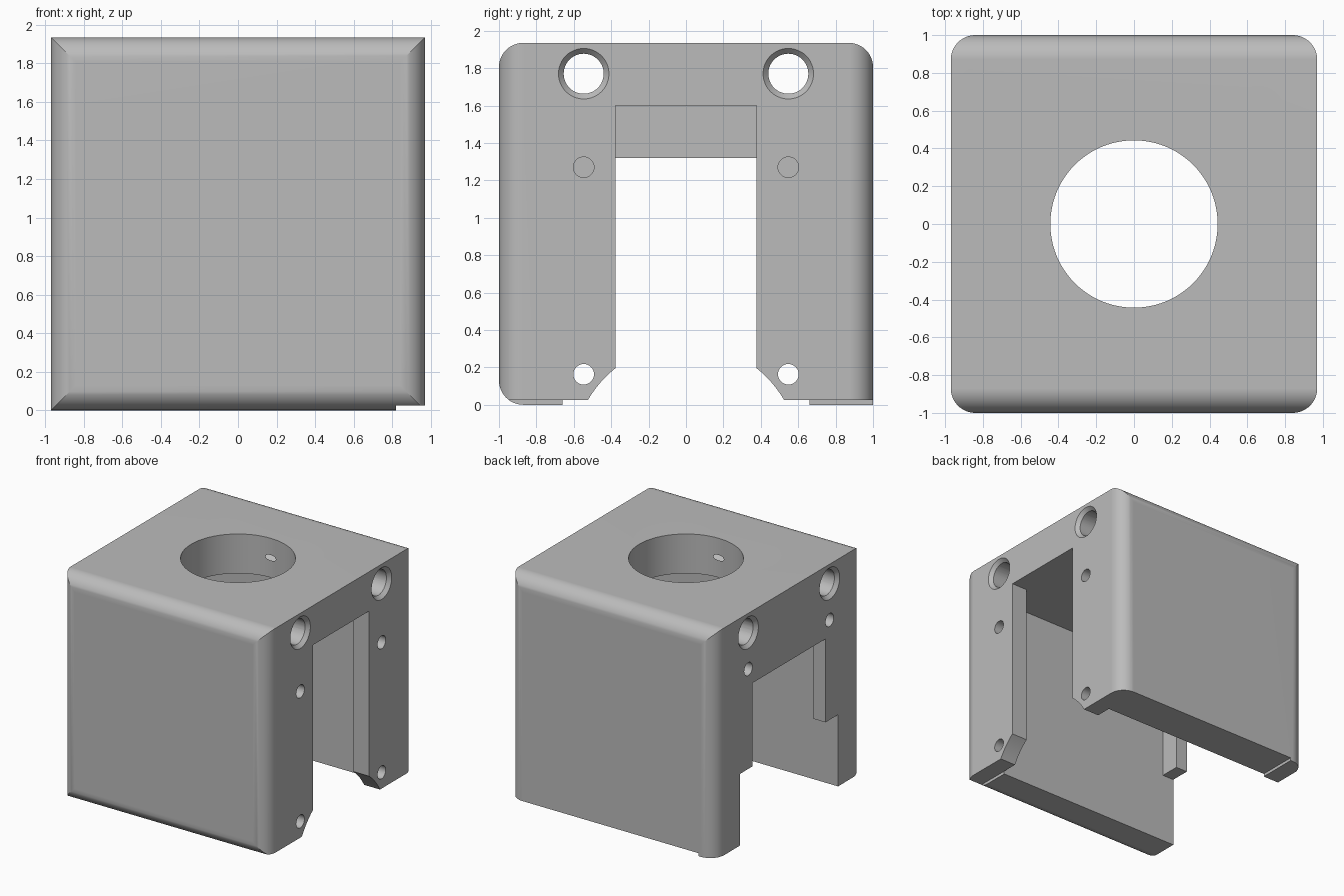
import bpy, bmesh, math
from mathutils import Matrix, Vector

if "Cube" in bpy.data.objects:
    bpy.data.objects.remove(bpy.data.objects["Cube"], do_unlink=True)

HX, HY, TOP, R = 0.97, 1.0, 1.935, 0.13      # outer half sizes, height, edge radius
FOOT = 0.025                                  # height of the foot relief
INNER, CEILING, PLATE = 0.66, 1.6, 0.82       # cavity limits

grey = bpy.data.materials.new("light grey")
grey.use_nodes = True
grey.diffuse_color = (0.5, 0.5, 0.5, 1)
grey.node_tree.nodes["Principled BSDF"].inputs["Base Color"].default_value = (0.5, 0.5, 0.5, 1)


def to_object(name, bm):
    bmesh.ops.recalc_face_normals(bm, faces=bm.faces)
    mesh = bpy.data.meshes.new(name)
    bm.to_mesh(mesh)
    bm.free()
    mesh.materials.append(grey)
    obj = bpy.data.objects.new(name, mesh)
    bpy.context.collection.objects.link(obj)
    return obj


def rounded_rect(u0, u1, v0, v1, radii, steps=12):
    """Counter-clockwise outline from the lower left, one radius per corner."""
    corners = [(u0, v0, 1, 1), (u1, v0, -1, 1), (u1, v1, -1, -1), (u0, v1, 1, -1)]
    points = []
    for i, ((u, v, su, sv), r) in enumerate(zip(corners, radii)):
        if r == 0:
            points.append((u, v))
            continue
        for k in range(steps + 1):
            a = math.pi + (i + k / steps) * math.pi / 2
            points.append((u + su * r + r * math.cos(a), v + sv * r + r * math.sin(a)))
    return points


def prism(name, points, place, sweep):
    bm = bmesh.new()
    face = bm.faces.new([bm.verts.new(place(u, v)) for u, v in points])
    grown = bmesh.ops.extrude_face_region(bm, geom=[face])["geom"]
    verts = [g for g in grown if isinstance(g, bmesh.types.BMVert)]
    bmesh.ops.translate(bm, verts=verts, vec=sweep)
    return to_object(name, bm)


def box(x0, x1, y0, y1, z0, z1):
    bm = bmesh.new()
    bmesh.ops.create_cube(bm, size=1)
    bmesh.ops.scale(bm, verts=bm.verts, vec=(x1 - x0, y1 - y0, z1 - z0))
    bmesh.ops.translate(bm, verts=bm.verts, vec=((x0 + x1) / 2, (y0 + y1) / 2, (z0 + z1) / 2))
    return to_object("cutter", bm)


def rod(start, end, r0, r1=None, sides=48):
    start, end = Vector(start), Vector(end)
    axis = end - start
    turn = Vector((0, 0, 1)).rotation_difference(axis).to_matrix().to_4x4()
    bm = bmesh.new()
    bmesh.ops.create_cone(bm, cap_ends=True, segments=sides, radius1=r0,
                          radius2=r0 if r1 is None else r1, depth=axis.length,
                          matrix=Matrix.Translation((start + end) / 2) @ turn)
    return to_object("cutter", bm)


def combine(target, tool, operation="DIFFERENCE"):
    mod = target.modifiers.new("cut", "BOOLEAN")
    mod.operation, mod.solver, mod.object = operation, "EXACT", tool
    bpy.context.view_layer.objects.active = target
    bpy.ops.object.modifier_apply(modifier=mod.name)
    bpy.data.objects.remove(tool, do_unlink=True)


# Outer block: side profile crossed with plan profile; lower back edge stays square
housing = prism("housing", rounded_rect(-HY, HY, 0, TOP, (R, 0, R, R)),
                lambda y, z: (-1.2, y, z), (2.4, 0, 0))
plan = prism("plan", rounded_rect(-HX, HX, -HY, HY, (R, R, R, R)),
             lambda x, y: (x, y, -0.2), (0, 0, 2.4))
combine(housing, plan, "INTERSECT")

cutters = [
    # Inner cavity, open below
    box(-0.86, PLATE, -INNER, INNER, -0.2, CEILING),
    # Tall opening on the left side with arched pillar feet
    box(0.7, 1.2, -0.378, 0.378, -0.2, CEILING),
    rod((0.7, 0, -0.28), (1.2, 0, -0.28), 0.607, sides=96),
    # Stepped opening on the right side
    box(-1.2, -0.7, -0.49, 0.49, -0.2, 1.32),
    box(-1.2, -0.7, -INNER, INNER, -0.2, 0.61),
    # Underside relief, leaving the front wall and one back foot
    box(PLATE, 1.2, -1.2, 1.2, -0.2, FOOT),
    box(-PLATE, 1.2, 0, 1.2, -0.2, FOOT),
    # Round opening in the top
    rod((0, 0, 1.4), (0, 0, 2.2), 0.443, sides=96),
]

# Bolt holes, mirrored front to back
for y in (-0.547, 0.547):
    cutters.append(rod((-1.2, y, 1.77), (1.2, y, 1.77), 0.107))
    for s in (-1, 1):
        cutters.append(rod((s * (HX + 0.03), y, 1.77), (s * (HX - 0.03), y, 1.77), 0.163, 0.107))
    for z in (0.163, 1.27):
        cutters.append(rod((0.7, y, z), (1.2, y, z), 0.055))
    cutters.append(rod((-1.2, y, 1.46), (-0.7, y, 1.46), 0.055))

for cutter in cutters:
    combine(housing, cutter)

# Smooth the fillets and bores, keep flat faces flat
bpy.ops.object.select_all(action="DESELECT")
housing.select_set(True)
bpy.context.view_layer.objects.active = housing
bpy.ops.object.shade_smooth_by_angle(angle=math.radians(25))
weighted = housing.modifiers.new("even_normals", "WEIGHTED_NORMAL")
weighted.keep_sharp = True
